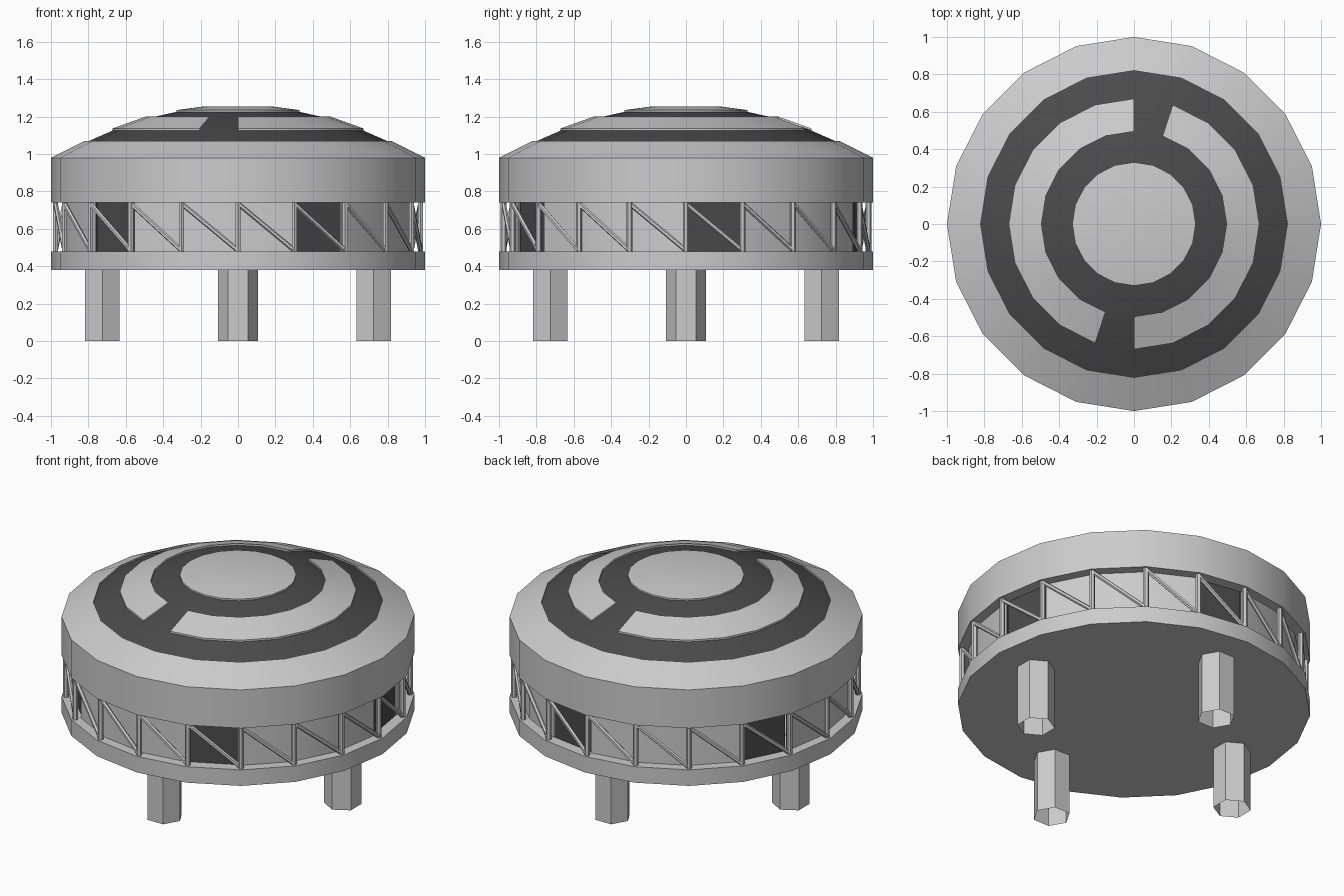
import bpy, bmesh
from math import sin, cos, pi, radians
from mathutils import Vector

if "Cube" in bpy.data.objects:
    bpy.data.objects.remove(bpy.data.objects["Cube"])

N = 20
STEP = 2 * pi / N
dark = bpy.data.materials.new("dark_panel")
dark.diffuse_color = (0.07, 0.07, 0.07, 1)
dark.use_nodes = True
dark.node_tree.nodes["Principled BSDF"].inputs["Base Color"].default_value = dark.diffuse_color


def polar(r, i, z):
    return Vector((r * cos(i * STEP), r * sin(i * STEP), z))


def finish(bm, name, mat=None):
    bmesh.ops.remove_doubles(bm, verts=bm.verts, dist=1e-5)
    bmesh.ops.recalc_face_normals(bm, faces=bm.faces)
    me = bpy.data.meshes.new(name)
    bm.to_mesh(me)
    bm.free()
    ob = bpy.data.objects.new(name, me)
    bpy.context.collection.objects.link(ob)
    if mat:
        me.materials.append(mat)
    bpy.ops.object.select_all(action='DESELECT')
    ob.select_set(True)
    bpy.context.view_layer.objects.active = ob
    bpy.ops.object.shade_smooth_by_angle(angle=radians(30))
    return ob


def lathe(name, profile, start=0, count=N, closed=False, mat=None):
    """Sweep an (r, z) profile around z over count twentieths of a turn."""
    bm = bmesh.new()
    rings = [[bm.verts.new(polar(r, start + k, z)) for r, z in profile]
             for k in range(count + 1)]
    n = len(profile)
    for a, b in zip(rings, rings[1:]):
        for j in range(n if closed else n - 1):
            k = (j + 1) % n
            bm.faces.new((a[j], b[j], b[k], a[k]))
    if closed and count < N:
        bm.faces.new(rings[0])
        bm.faces.new(rings[-1])
    bmesh.ops.remove_doubles(bm, verts=bm.verts, dist=1e-5)
    bmesh.ops.dissolve_degenerate(bm, edges=bm.edges, dist=1e-5)
    return finish(bm, name, mat)


def add_bar(bm, a, b, radius):
    d = b - a
    rot = d.to_track_quat('Z', 'Y').to_matrix().to_4x4()
    rot.translation = (a + b) / 2
    bmesh.ops.create_cone(bm, cap_ends=True, segments=6, radius1=radius,
                          radius2=radius, depth=d.length, matrix=rot)


# Base disc and upper drum with the sloped roof edge
lathe("base_disc", [(0, .38), (1, .38), (1, .48), (.93, .48)])
lathe("upper_drum", [(.93, .74), (1, .74), (1, .98), (.82, 1.07), (.82, 1.055)])

# Recessed dark roof, raised cap and two raised arcs
lathe("roof_recess", [(.82, 1.06), (.66, 1.13), (.49, 1.19), (.33, 1.225)], mat=dark)
lathe("roof_cap", [(.33, 1.22), (.33, 1.235), (.18, 1.255), (0, 1.255)])
for name, start in (("roof_arc_right", -5), ("roof_arc_left", 5)):
    lathe(name, [(.67, 1.125), (.67, 1.137), (.495, 1.2), (.495, 1.185)],
          start=start, count=9, closed=True)

# Inner wall with every fourth bay left open for a window
WALL = .94
for k in range(5):
    lathe(f"wall_section_{k}", [(WALL, .48), (WALL, .74)], start=4 * k + 1, count=3)

# Windows: thin frame around a slightly recessed dark pane
for k in range(5):
    bm = bmesh.new()
    i = 4 * k
    face = bm.faces.new([bm.verts.new(polar(WALL, i + di, z))
                         for di, z in ((0, .48), (1, .48), (1, .74), (0, .74))])
    bm.normal_update()
    bmesh.ops.inset_region(bm, faces=[face], thickness=.01)
    bmesh.ops.inset_region(bm, faces=[face], thickness=.001, depth=-.008)
    face.material_index = 1
    ob = finish(bm, f"window_{k}")
    ob.data.materials.append(None)
    ob.data.materials.append(dark)
    ob.data.polygons.foreach_set(
        "material_index",
        [int(p.area > .05) for p in ob.data.polygons])

# Truss of posts and diagonals around the wall
bm = bmesh.new()
for i in range(N):
    add_bar(bm, polar(.975, i, .475), polar(.975, i, .745), .016)
    add_bar(bm, polar(.975, i, .735), polar(.975, i + 1, .485), .013)
finish(bm, "truss_ring")

# Four open hexagonal legs
for k, name in enumerate(("right_leg", "back_leg", "left_leg", "front_leg")):
    bm = bmesh.new()
    c = polar(.725, 5 * k, 0)
    ring = [c + .107 * Vector((cos(a), sin(a), 0))
            for a in (k * pi / 2 + pi / 6 + j * pi / 3 for j in range(6))]
    lo = [bm.verts.new(p) for p in ring]
    hi = [bm.verts.new(p + Vector((0, 0, .385))) for p in ring]
    for j in range(6):
        m = (j + 1) % 6
        bm.faces.new((lo[j], lo[m], hi[m], hi[j]))
    finish(bm, name)
